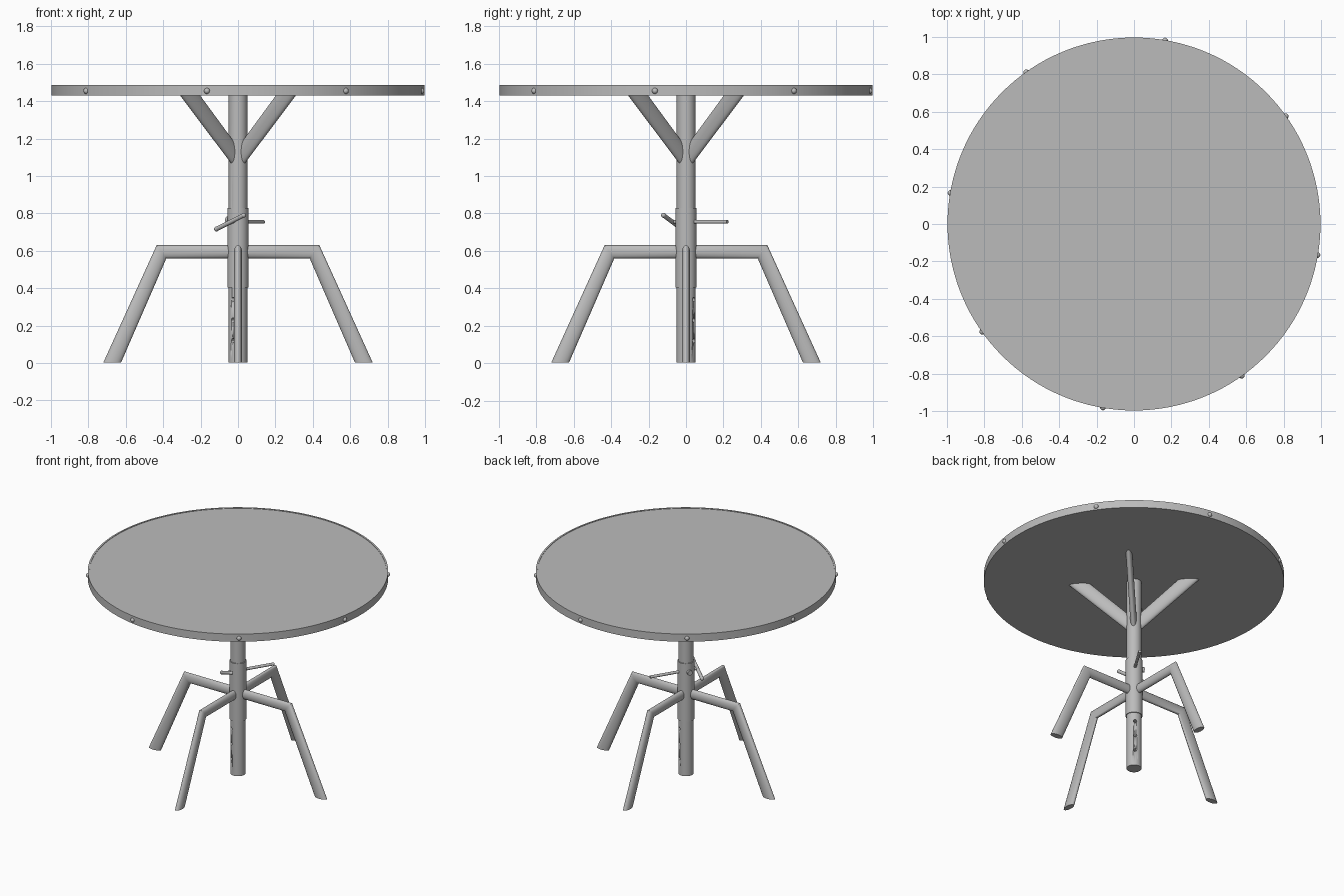
import bpy, bmesh, math
from mathutils import Vector

if "Cube" in bpy.data.objects:
    bpy.data.objects.remove(bpy.data.objects["Cube"])

metal = bpy.data.materials.new("grey metal")
metal.diffuse_color = (0.5, 0.5, 0.5, 1)
metal.use_nodes = True
metal.node_tree.nodes["Principled BSDF"].inputs["Base Color"].default_value = metal.diffuse_color

SCREW = math.radians(58.5)  # direction of the clamp screw


def finish(obj, name):
    obj.name = name
    obj.data.materials.append(metal)
    bpy.ops.object.select_all(action='DESELECT')
    obj.select_set(True)
    bpy.context.view_layer.objects.active = obj
    bpy.ops.object.shade_smooth_by_angle(angle=math.radians(40))
    return obj


def rod(name, a, b, r, sides=24):
    a, b = Vector(a), Vector(b)
    bpy.ops.mesh.primitive_cylinder_add(vertices=sides, radius=r, depth=(b - a).length,
                                        location=(a + b) / 2)
    o = bpy.context.object
    o.rotation_euler = (b - a).to_track_quat('Z', 'Y').to_euler()
    return finish(o, name)


def ball(name, loc, r):
    bpy.ops.mesh.primitive_uv_sphere_add(segments=16, ring_count=10, radius=r, location=loc)
    return finish(bpy.context.object, name)


def polar(r, ang, z):
    return (r * math.cos(ang), r * math.sin(ang), z)


def oval_tube(name, sections, half_w, ang, sides=20):
    """Oval bar in a radial plane; each section is (r, z) upper and (r, z) lower."""
    bm = bmesh.new()
    rings = []
    for (r1, z1), (r2, z2) in sections:
        ring = []
        for i in range(sides):
            t = 2 * math.pi * i / sides
            k, w = math.cos(t) / 2, math.sin(t) * half_w
            r, z = (r1 + r2) / 2 + (r1 - r2) * k, (z1 + z2) / 2 + (z1 - z2) * k
            ring.append(bm.verts.new((r, w, z)))
        rings.append(ring)
    for p, q in zip(rings, rings[1:]):
        for i in range(sides):
            j = (i + 1) % sides
            bm.faces.new((p[i], p[j], q[j], q[i]))
    bm.faces.new(rings[0])
    bm.faces.new(rings[-1])
    bmesh.ops.recalc_face_normals(bm, faces=bm.faces)
    me = bpy.data.meshes.new(name)
    bm.to_mesh(me)
    bm.free()
    o = bpy.data.objects.new(name, me)
    bpy.context.collection.objects.link(o)
    o.rotation_euler.z = ang
    return finish(o, name)


# Table top disc and the metal band around its edge
rod("table_top", (0, 0, 1.43), (0, 0, 1.483), 0.99, 128)
bm = bmesh.new()
prof = [(0.985, 1.43), (0.997, 1.43), (0.997, 1.486), (0.985, 1.486)]
vs = [bm.verts.new((r, 0, z)) for r, z in prof]
es = [bm.edges.new((vs[i], vs[(i + 1) % 4])) for i in range(4)]
bmesh.ops.spin(bm, geom=vs + es, cent=(0, 0, 0), axis=(0, 0, 1),
               angle=2 * math.pi, steps=128, use_merge=True)
bmesh.ops.remove_doubles(bm, verts=bm.verts, dist=1e-4)
bmesh.ops.recalc_face_normals(bm, faces=bm.faces)
me = bpy.data.meshes.new("edge_band")
bm.to_mesh(me)
bm.free()
band = bpy.data.objects.new("edge_band", me)
bpy.context.collection.objects.link(band)
finish(band, "edge_band")

# Rivets in the band
for i in range(8):
    ball("rivet", polar(0.994, math.radians(-9.6 + 45 * i), 1.455), 0.016)

# Centre post with adjustment holes drilled through it
post = rod("centre_post", (0, 0, 0.003), (0, 0, 1.432), 0.05, 32)
for z in (0.12, 0.23, 0.34):
    drill = rod("hole_cutter", polar(-0.1, SCREW, z), polar(0.1, SCREW, z), 0.012, 12)
    drill.hide_render = True
    drill.hide_set(True)
    cut = post.modifiers.new("hole", 'BOOLEAN')
    cut.operation = 'DIFFERENCE'
    cut.solver = 'EXACT'
    cut.object = drill

# Sleeve that carries the legs
rod("sleeve", (0, 0, 0.405), (0, 0, 0.83), 0.056, 32)

# Bent legs and diagonal braces, four of each
for i in range(4):
    a = i * math.pi / 2
    oval_tube("leg", [((0.03, 0.63), (0.03, 0.56)),
                      ((0.435, 0.63), (0.383, 0.56)),
                      ((0.72, 0.003), (0.625, 0.003))], 0.0215, a)
    oval_tube("brace", [((0.03, 1.18), (0.03, 1.05)),
                        ((0.29, 1.431), (0.435, 1.431))], 0.0215, a + math.pi / 4)

# Clamp screw with a tilted turning bar, and a small locking knob
rod("clamp_screw", polar(-0.085, SCREW, 0.755), polar(0.26, SCREW, 0.755), 0.01, 16)
ends = (0.03, -0.12, 0.79), (-0.115, -0.022, 0.717)
rod("turning_bar", *ends, 0.012, 16)
for e in ends:
    ball("bar_end", e, 0.013)
knob = SCREW + math.pi / 2
rod("locking_knob", polar(0.04, knob, 0.765), polar(0.07, knob, 0.765), 0.018, 16)
